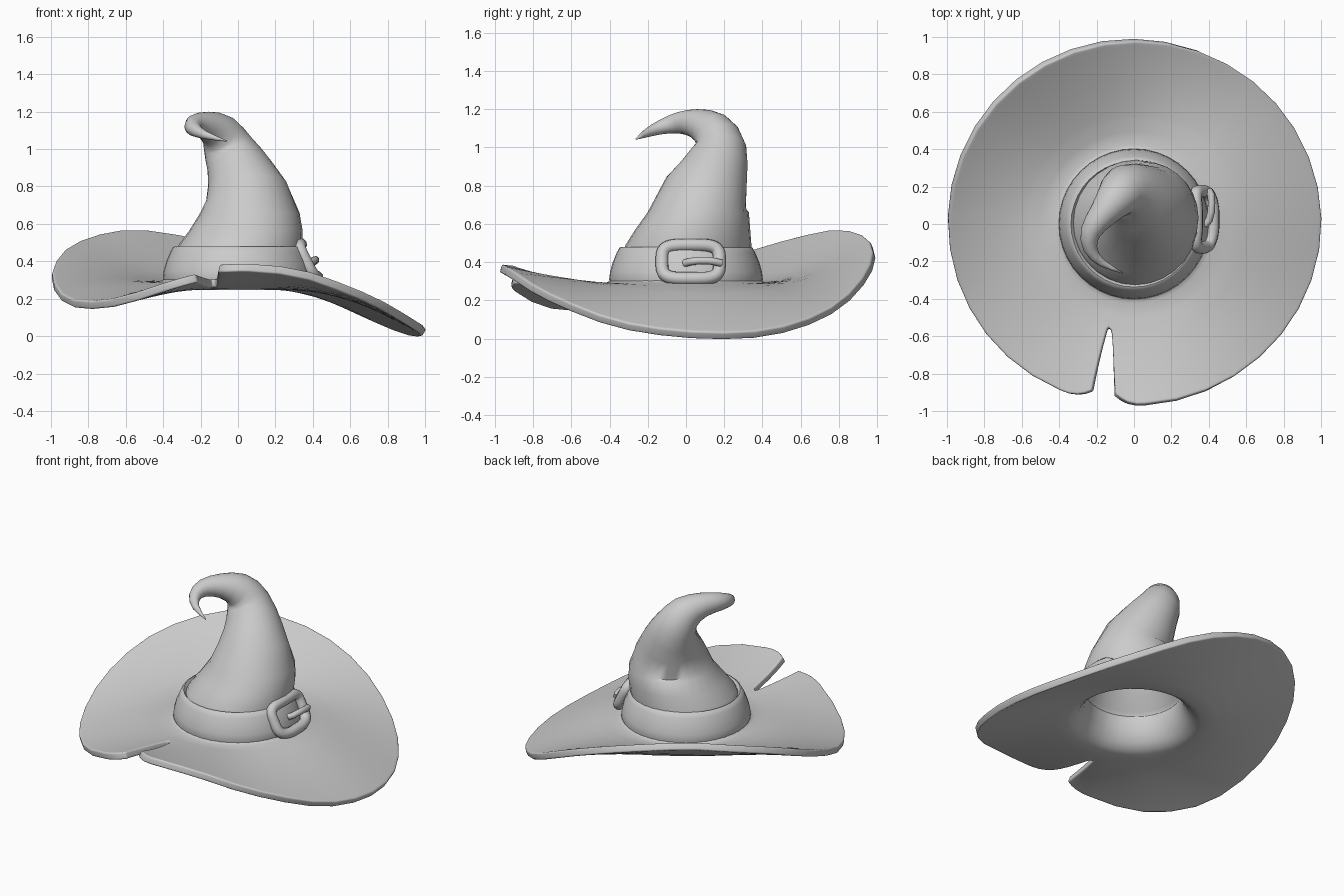
import bpy, bmesh, math
from mathutils import Vector

cube = bpy.data.objects.get("Cube")
if cube:
    bpy.data.objects.remove(cube)

grey = bpy.data.materials.new("plain grey")
grey.use_nodes = True
COLOUR = (0.6, 0.6, 0.6, 1)
grey.diffuse_color = COLOUR
grey.node_tree.nodes["Principled BSDF"].inputs["Base Color"].default_value = COLOUR


def spline(points, steps):
    """Catmull-Rom samples through tuples of any length."""
    pts = [Vector(p) for p in points]
    pts = [2 * pts[0] - pts[1]] + pts + [2 * pts[-1] - pts[-2]]
    out = []
    for a, b, c, d in zip(pts, pts[1:], pts[2:], pts[3:]):
        for i in range(steps):
            t = i / steps
            out.append(0.5 * (2 * b + (c - a) * t + (2 * a - 5 * b + 4 * c - d) * t * t
                              + (3 * b - a - 3 * c + d) * t ** 3))
    return out + [pts[-2]]


def finish(obj, angle=60):
    obj.data.materials.append(grey)
    bpy.ops.object.select_all(action="DESELECT")
    obj.select_set(True)
    bpy.context.view_layer.objects.active = obj
    if obj.type == "MESH":
        bpy.ops.object.shade_smooth_by_angle(angle=math.radians(angle))


def skin(name, rows, closed, angle=60):
    """Join rows of points into a smooth quad sheet."""
    bm = bmesh.new()
    grid = [[bm.verts.new(p) for p in row] for row in rows]
    for lo, hi in zip(grid, grid[1:]):
        n = len(lo)
        for j in range(n if closed else n - 1):
            k = (j + 1) % n
            bm.faces.new((lo[j], lo[k], hi[k], hi[j]))
    # closes the seam inside the notch
    bmesh.ops.remove_doubles(bm, verts=bm.verts, dist=0.0005 if closed else 0.003)
    bmesh.ops.recalc_face_normals(bm, faces=bm.faces)
    mesh = bpy.data.meshes.new(name)
    bm.to_mesh(mesh)
    bm.free()
    obj = bpy.data.objects.new(name, mesh)
    bpy.context.collection.objects.link(obj)
    finish(obj, angle)
    return obj


def ring(radius, z, n):
    return [(radius * math.cos(math.tau * j / n), radius * math.sin(math.tau * j / n), z)
            for j in range(n)]


# Brim: wavy rim heights by angle, starting and ending at the torn notch
RIM = [(256, .36), (266, .365), (275, .365), (290, .335), (308, .24), (325, .145), (340, .068),
       (360, .02), (380, .018), (396, .065), (413, .16), (428, .28), (444, .40), (460, .49),
       (475, .54), (490, .55), (515, .465), (540, .31), (560, .195), (575, .165), (590, .185),
       (605, .255), (617, .315)]
rim_curve = spline(RIM, 6)


def rim_height(angle):
    for a, b in zip(rim_curve, rim_curve[1:]):
        if angle <= b.x:
            return a.y + (b.y - a.y) * max(0, (angle - a.x) / (b.x - a.x))
    return rim_curve[-1].y


COLS, INNER, OUTER, NOTCH = 36, 0.42, 0.985, 0.57
COLLAR = [(.313, .455), (.316, .41), (.33, .355), (.36, .305), (.39, .28)]
FLARE = [INNER, .5, NOTCH, .58, .6, .68, .77, .86, .92, .965, OUTER]
# extra columns close to the notch round its corners
SPREAD = [0, .006, .012, .02] + [j / COLS for j in range(1, COLS)] + [.98, .988, .994, 1]
rows = []
for r, base in COLLAR + [(r, .27) for r in FLARE]:
    gap = max(0, (r - NOTCH) / (OUTER - NOTCH))
    start = 256.5 + 7.3 * gap ** 0.45
    end = 616.5 - 2.2 * gap ** 0.45 + 1.9 * gap
    t = max(0, (r - INNER) / (OUTER - INNER))
    row = []
    for u in SPREAD:
        angle = start + (end - start) * u
        a = math.radians(angle)
        edge = min(u, 1 - u)
        trim = 1 - 0.05 * gap ** 2 * max(0, 1 - edge / 0.022) ** 2
        trim -= 0.017 * gap * max(0, -math.sin(a))
        # both sides of the notch meet at one height where the tear ends
        meet = 0.0225 * (1 - gap) * max(0, 1 - edge / 0.06)
        height = rim_height(angle) + (meet if u > 0.5 else -meet)
        z = base + (height - base) * t ** 1.35
        row.append((1.01 * r * trim * math.cos(a), r * trim * math.sin(a), z))
    rows.append(row)
brim = skin("brim", rows, False, 80)
solid = brim.modifiers.new("thickness", "SOLIDIFY")
solid.thickness, solid.offset = 0.045, 0
bevel = brim.modifiers.new("round_edge", "BEVEL")
bevel.width, bevel.segments, bevel.limit_method = 0.021, 4, "ANGLE"
bevel.angle_limit = math.radians(60)

# Crown: tapering tube that leans back and curls into a hooked tip (x, y, z, radius)
SPINE = [(0, 0, .42, .333), (.014, .013, .49, .329), (.064, .064, .66, .265),
         (.014, .144, .86, .184), (-.05, .177, 1.0, .138), (-.097, .135, 1.085, .108),
         (-.168, .05, 1.125, .076), (-.23, -.04, 1.128, .056), (-.234, -.13, 1.106, .038),
         (-.175, -.205, 1.075, .022), (-.06, -.262, 1.043, .003)]
path = spline(SPINE, 2)
side, rows = Vector((1, 0, 0)), []
for i, p in enumerate(path):
    tangent = (path[min(i + 1, len(path) - 1)].xyz - path[max(i - 1, 0)].xyz).normalized()
    if i < 5:
        tangent = Vector((0, 0, 1))
    side = (side - tangent * side.dot(tangent)).normalized()
    other = tangent.cross(side)
    rows.append([p.xyz + (side * c[0] + other * c[1]) * p.w for c in ring(1, 0, 28)])
crown = skin("crown", rows, True)
shell = crown.modifiers.new("thickness", "SOLIDIFY")
shell.thickness, shell.offset, shell.thickness_clamp = 0.04, -1, 1

# Band: flared, softly padded belt around the crown
BAND = [(.355, .285), (.393, .28), (.402, .31), (.397, .35), (.383, .40), (.362, .45),
        (.348, .475), (.337, .48), (.322, .46)]
skin("hat_band", [ring(r, z, 40) for r, z in BAND], True)


# Buckle: bent, tilted frame with a prong on the model's left
def on_band(y, v, lift=0):
    return (0.375 - 0.5 * v - 0.9 * y * y + lift, 0.025 + y, 0.402 + v)


def tube(name, points, radius, closed):
    data = bpy.data.curves.new(name, "CURVE")
    data.dimensions, data.bevel_depth, data.bevel_resolution = "3D", radius, 3
    data.use_fill_caps = True
    line = data.splines.new("POLY")
    line.points.add(len(points) - 1)
    for point, co in zip(line.points, points):
        point.co = (*co, 1)
    line.use_cyclic_u = closed
    line.use_smooth = True
    obj = bpy.data.objects.new(name, data)
    bpy.context.collection.objects.link(obj)
    finish(obj)


def soft_box(c):
    return math.copysign(abs(c) ** 0.5, c)


frame = []
for j in range(40):
    a = math.tau * (j + 0.5) / 40
    frame.append(on_band(0.15 * soft_box(math.cos(a)), 0.088 * soft_box(math.sin(a)), 0.006))
tube("buckle_frame", frame, 0.034, True)
prong = [on_band(y, v, lift) for y, v, lift in
         ((-.03, -.008, .0), (-.005, 0, .026), (.04, .006, .042), (.09, .006, .05),
          (.13, 0, .052), (.158, -.008, .042))]
tube("buckle_prong", prong, 0.02, False)
